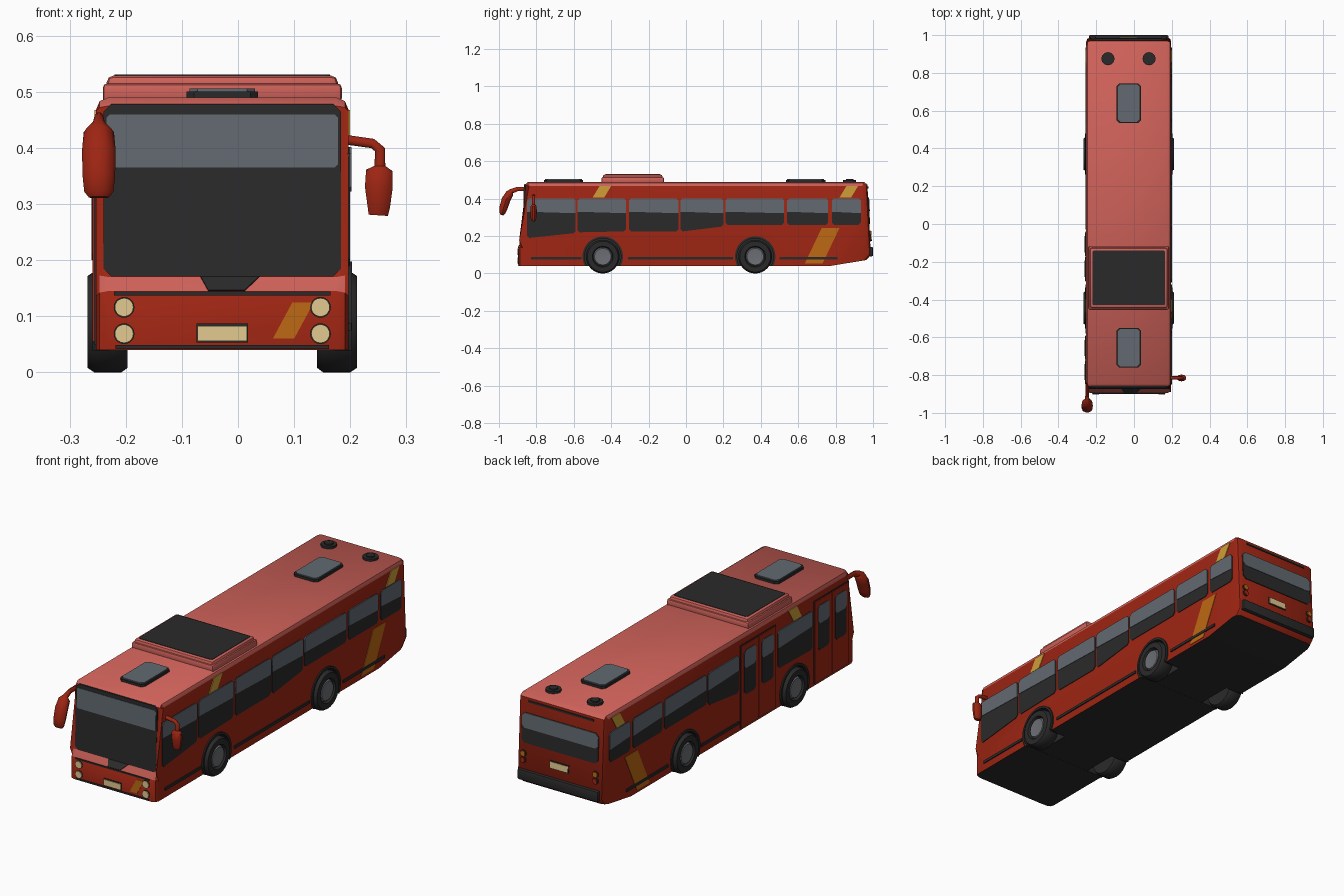
import bpy, bmesh, math
from mathutils import Vector

if "Cube" in bpy.data.objects:
    bpy.data.objects.remove(bpy.data.objects["Cube"])

CX, HW = -0.028, 0.225          # body centre line and half width
WHEELS = (-0.445, 0.37)


def material(name, rgb):
    m = bpy.data.materials.new(name)
    lin = [((c / 255 + 0.055) / 1.055) ** 2.4 for c in rgb]
    m.diffuse_color = (*lin, 1)
    m.use_nodes = True
    m.node_tree.nodes["Principled BSDF"].inputs["Base Color"].default_value = m.diffuse_color
    return m


RED = material("red paint", (158, 37, 19))
LIGHT = material("light red paint", (206, 97, 89))
BLACK = material("black", (42, 42, 42))
GLASS = material("grey glass", (98, 106, 113))
ORANGE = material("orange", (190, 106, 20))
GOLD = material("gold", (208, 158, 55))
CREAM = material("cream", (226, 202, 143))
STEEL = material("wheel grey", (108, 111, 116))


def finish(name, bm, mats, smooth=False):
    bmesh.ops.recalc_face_normals(bm, faces=bm.faces)
    me = bpy.data.meshes.new(name)
    bm.to_mesh(me)
    bm.free()
    ob = bpy.data.objects.new(name, me)
    bpy.context.collection.objects.link(ob)
    for m in mats:
        me.materials.append(m)
    if smooth:
        bpy.ops.object.select_all(action='DESELECT')
        ob.select_set(True)
        bpy.context.view_layer.objects.active = ob
        bpy.ops.object.shade_smooth_by_angle(angle=math.radians(40))
    return ob


def plate(name, pts, place, mat, th=0.004):
    """Thin prism; place(u, v, offset) puts outline points on a surface."""
    bm = bmesh.new()
    a = [bm.verts.new(place(u, v, -0.004)) for u, v in pts]
    b = [bm.verts.new(place(u, v, th)) for u, v in pts]
    bm.faces.new(a)
    bm.faces.new(b)
    for i in range(len(a)):
        j = (i + 1) % len(a)
        bm.faces.new((a[i], a[j], b[j], b[i]))
    return finish(name, bm, [mat])


def box(name, lo, hi, mat, bevel=0):
    bm = bmesh.new()
    bmesh.ops.create_cube(bm, size=1)
    for v in bm.verts:
        v.co = [lo[i] + (v.co[i] + 0.5) * (hi[i] - lo[i]) for i in range(3)]
    if bevel:
        bmesh.ops.bevel(bm, geom=bm.edges[:], offset=bevel, segments=2, profile=0.5, affect='EDGES')
    return finish(name, bm, [mat], bevel > 0)


def lathe(name, prof, wy, s, mat, a0=0, a1=360, n=32):
    """Turn (radius, x) points about a wheel axle."""
    full = a1 - a0 == 360
    bm = bmesh.new()
    rings = []
    for k in range(n if full else n + 1):
        t = math.radians(a0 + (a1 - a0) * k / n)
        rings.append([bm.verts.new((CX + s * x, wy + r * math.cos(t), 0.09 + r * math.sin(t))) for r, x in prof])
    for k in range(n):
        p, q = rings[k], rings[(k + 1) % len(rings)]
        for i in range(len(prof) - 1):
            bm.faces.new((p[i], p[i + 1], q[i + 1], q[i]))
    bmesh.ops.remove_doubles(bm, verts=bm.verts, dist=1e-5)
    return finish(name, bm, [mat], True)


def loft(name, path, axis, mat, n=10):
    """Tube through (centre, half width on axis, half depth) sections."""
    bm = bmesh.new()
    rings = []
    for i, (c, a, b) in enumerate(path):
        t = Vector(path[min(i + 1, len(path) - 1)][0]) - Vector(path[max(i - 1, 0)][0])
        w = t.cross(axis).normalized()
        rings.append([bm.verts.new(Vector(c) + axis * a * math.cos(k * math.tau / n)
                                   + w * b * math.sin(k * math.tau / n)) for k in range(n)])
    for p, q in zip(rings, rings[1:]):
        for k in range(n):
            j = (k + 1) % n
            bm.faces.new((p[k], p[j], q[j], q[k]))
    bm.faces.new(rings[0])
    bm.faces.new(rings[-1])
    return finish(name, bm, [mat], True)


def rect(u0, u1, v0, v1, c=0.0, v0b=None):
    """Rectangle with cut corners; v0b lets the bottom edge slope."""
    w = v0 if v0b is None else v0b
    if not c:
        return [(u0, v0), (u1, w), (u1, v1), (u0, v1)]
    return [(u0 + c, v0), (u1 - c, w), (u1, w + c), (u1, v1 - c), (u1 - c, v1), (u0 + c, v1), (u0, v1 - c), (u0, v0 + c)]


def disc(u, v, r, n=20):
    return [(u + r * math.cos(k * math.tau / n), v + r * math.sin(k * math.tau / n)) for k in range(n)]


# surfaces that plates sit on
def side(s): return lambda u, v, o: (CX + s * (HW + o), u, v)
def screen(u, v, o): return (CX + u, -0.87 + (v - 0.17) * 0.03 - o, v)
def ledge(u, v, o): return (CX + u, -0.895 + (v - 0.145) - o, v + o)
def bumper(u, v, o): return (CX + u, -0.895 - o, v)
def rear(u, v, o): return (CX + u, 0.988 - (v - 0.1) * 0.048 + o, v)
def top(z): return lambda u, v, o: (CX + u, v, z + o)


# body shell: side profile with wheel arches, extruded across
prof = [(-0.895, 0.04)]
for wy in WHEELS:
    for k in range(17):
        t = math.radians(210 - 15 * k)
        prof.append((wy + 0.1 * math.cos(t), 0.09 + 0.1 * math.sin(t)))
prof += [(0.77, 0.04), (0.965, 0.072), (0.988, 0.1), (0.97, 0.475), (0.95, 0.49),
         (-0.845, 0.49), (-0.861, 0.475), (-0.87, 0.17), (-0.895, 0.145)]
bm = bmesh.new()
L = [bm.verts.new((CX - HW, y, z)) for y, z in prof]
R = [bm.verts.new((CX + HW, y, z)) for y, z in prof]
bm.faces.new(L)
bm.faces.new(R)
for i in range(len(L)):
    j = (i + 1) % len(L)
    bm.faces.new((L[i], L[j], R[j], R[i]))
edges = []
for e in bm.edges:
    a, b = e.verts[0].co, e.verts[1].co
    if abs(a.x - b.x) < 1e-4 and max(a.z, b.z) > 0.099 and (abs(a.y) > 0.8 or a.z > 0.3):
        edges.append(e)
bmesh.ops.bevel(bm, geom=edges, offset=0.022, segments=2, profile=0.5, affect='EDGES', clamp_overlap=True)
bmesh.ops.recalc_face_normals(bm, faces=bm.faces)
for f in bm.faces:
    c, n = f.calc_center_median(), f.normal
    if n.z < -0.8 or (abs(n.x) < 0.5 and abs(c.y) < 0.75 and c.z < 0.2):
        f.material_index = 2
    elif n.z > 0.33:
        f.material_index = 1
finish("body_shell", bm, [RED, LIGHT, BLACK], True)
box("chassis_floor", (CX - 0.14, -0.6, 0.041), (CX + 0.14, 0.52, 0.22), BLACK)

# side windows: start, end, bottom at start, bottom at end
WIN = [(-0.85, -0.59, 0.19, 0.215), (-0.58, -0.32, 0.22, 0.225), (-0.305, -0.04, 0.225, 0.225),
       (-0.03, 0.20, 0.225, 0.25), (0.21, 0.525, 0.26, 0.26), (0.54, 0.76, 0.26, 0.26), (0.78, 0.935, 0.26, 0.26)]
for s, tag in ((1, "right"), (-1, "left")):
    P = side(s)
    for i, (y0, y1, b0, b1) in enumerate(WIN):
        if s < 0 and i in (0, 2):     # passenger doors replace these windows
            plate("door_seam", rect(y0, y1, 0.05, 0.44), P, BLACK, 0.003)
            mid = (y0 + y1) / 2
            for d0, d1 in ((y0 + 0.004, mid - 0.002), (mid + 0.002, y1 - 0.004)):
                plate("door_leaf", rect(d0, d1, 0.055, 0.436), P, RED, 0.006)
                plate("door_glass", rect(d0 + 0.02, d1 - 0.02, 0.2, 0.41, 0.012), P, BLACK, 0.008)
                plate("door_glass_upper", rect(d0 + 0.02, d1 - 0.02, 0.325, 0.41, 0.012), P, GLASS, 0.009)
            continue
        plate(tag + "_window", rect(y0, y1, b0, 0.402, 0.012, b1), P, BLACK, 0.003)
        plate(tag + "_window_upper", [(y0, 0.33), (y1, 0.322), (y1, 0.39), (y1 - 0.012, 0.402),
                                      (y0 + 0.012, 0.402), (y0, 0.39)], P, GLASS, 0.005)
    # slanted stripes and skirt trim
    for y in (-0.50, 0.82):
        plate(tag + "_gold_stripe", [(y, 0.405), (y + 0.062, 0.405), (y + 0.1, 0.468), (y + 0.038, 0.468)], P, GOLD, 0.003)
    plate(tag + "_orange_stripe", [(0.635, 0.053), (0.73, 0.053), (0.82, 0.242), (0.725, 0.242)], P, ORANGE, 0.002)
    for y0, y1 in ((-0.83, -0.56), (-0.31, 0.25), (0.5, 0.81)):
        if s > 0 or y0 > 0:
            plate(tag + "_skirt_trim", rect(y0, y1, 0.075, 0.088), P, BLACK, 0.005)
    if s < 0:
        plate("left_skirt_trim", rect(-0.03, 0.25, 0.075, 0.088), P, BLACK, 0.005)
    # wheels and arches
    for wy in WHEELS:
        lathe(tag + "_tyre", [(0, 0.17), (0.082, 0.169), (0.09, 0.18), (0.09, 0.228), (0.082, 0.24),
                              (0.056, 0.24), (0.05, 0.225), (0, 0.225)], wy, s, BLACK)
        lathe(tag + "_hub", [(0.05, 0.227), (0.044, 0.237), (0.025, 0.235), (0, 0.235)], wy, s, STEEL)
        lathe(tag + "_arch_trim", [(0.097, 0.2), (0.097, 0.231), (0.108, 0.231), (0.108, 0.2)], wy, s, BLACK, -28, 208)

# windscreen and front details
plate("windscreen", rect(-0.212, 0.212, 0.171, 0.478, 0.014), screen, BLACK)
plate("windscreen_upper", rect(-0.206, 0.206, 0.365, 0.46, 0.006), screen, GLASS, 0.006)
plate("windscreen_notch", [(-0.025, 0.145), (0.04, 0.145), (0.068, 0.172), (-0.04, 0.172)], ledge, BLACK, 0.002)
plate("front_trim_upper", rect(-0.193, 0.193, 0.137, 0.144), bumper, BLACK)
plate("front_trim_lower", rect(-0.19, 0.19, 0.042, 0.049), bumper, BLACK)
plate("front_stripe", [(0.09, 0.06), (0.128, 0.06), (0.163, 0.125), (0.125, 0.125)], bumper, ORANGE, 0.002)
plate("front_plate_frame", rect(-0.046, 0.046, 0.053, 0.087), bumper, BLACK, 0.003)
plate("front_plate", rect(-0.044, 0.044, 0.056, 0.083), bumper, CREAM, 0.006)
for u in (-0.175, 0.175):
    for z in (0.069, 0.116):
        plate("headlight_rim", disc(u, z, 0.0185), bumper, BLACK, 0.003)
        plate("headlight", disc(u, z, 0.0165), bumper, CREAM, 0.007)
    # tail lights
    for z, m in ((0.215, ORANGE), (0.185, RED)):
        plate("tail_light_rim", disc(u * 1.08, z, 0.015), rear, BLACK, 0.005)
        plate("tail_light", disc(u * 1.08, z, 0.012), rear, m, 0.009)

# rear details
plate("rear_window", rect(-0.2, 0.2, 0.265, 0.405, 0.015), rear, BLACK)
plate("rear_window_upper", rect(-0.2, 0.2, 0.335, 0.405, 0.015), rear, GLASS, 0.006)
plate("rear_plate_frame", rect(-0.05, 0.05, 0.182, 0.218), rear, BLACK, 0.003)
plate("rear_plate", rect(-0.046, 0.046, 0.186, 0.214), rear, CREAM, 0.005)
plate("rear_top_trim", rect(-0.17, 0.17, 0.455, 0.464), rear, BLACK)
box("rear_bumper", (CX - 0.21, 0.965, 0.092), (CX + 0.21, 1.0, 0.142), BLACK, 0.006)

# roof unit, hatches and vents
box("roof_unit_base", (CX - 0.213, -0.452, 0.48), (CX + 0.213, -0.118, 0.515), LIGHT, 0.008)
box("roof_unit", (CX - 0.206, -0.445, 0.485), (CX + 0.206, -0.125, 0.529), LIGHT, 0.012)
plate("roof_unit_panel", rect(-0.192, 0.192, -0.43, -0.14, 0.006), top(0.529), BLACK, 0.002)
for y0 in (-0.76, 0.535):
    plate("roof_hatch_rim", rect(-0.064, 0.064, y0, y0 + 0.21, 0.014), top(0.49), BLACK, 0.011)
    plate("roof_hatch", rect(-0.058, 0.058, y0 + 0.006, y0 + 0.204, 0.014), top(0.498), GLASS, 0.008)
for u in (-0.11, 0.108):
    plate("roof_vent", disc(u, 0.875, 0.035, 12), top(0.49), BLACK, 0.01)
    plate("roof_vent_cap", disc(u, 0.875, 0.02, 12), top(0.497), BLACK, 0.009)

# wing mirrors
X = -0.248
loft("left_mirror", [((X, -0.85, 0.452), 0.009, 0.012), ((X, -0.90, 0.452), 0.009, 0.012),
                     ((X, -0.932, 0.44), 0.012, 0.014), ((X, -0.942, 0.428), 0.027, 0.022),
                     ((X, -0.962, 0.395), 0.03, 0.025), ((X, -0.976, 0.35), 0.029, 0.023),
                     ((X, -0.982, 0.322), 0.026, 0.016), ((X, -0.984, 0.312), 0.018, 0.008)], Vector((1, 0, 0)), RED)
loft("right_mirror", [((0.19, -0.815, 0.415), 0.009, 0.009), ((0.24, -0.815, 0.408), 0.009, 0.009),
                      ((0.253, -0.815, 0.397), 0.009, 0.01), ((0.253, -0.815, 0.368), 0.009, 0.01),
                      ((0.252, -0.815, 0.36), 0.016, 0.025), ((0.251, -0.815, 0.33), 0.018, 0.026),
                      ((0.251, -0.815, 0.295), 0.016, 0.021), ((0.25, -0.815, 0.28), 0.01, 0.018)], Vector((0, 1, 0)), RED)
